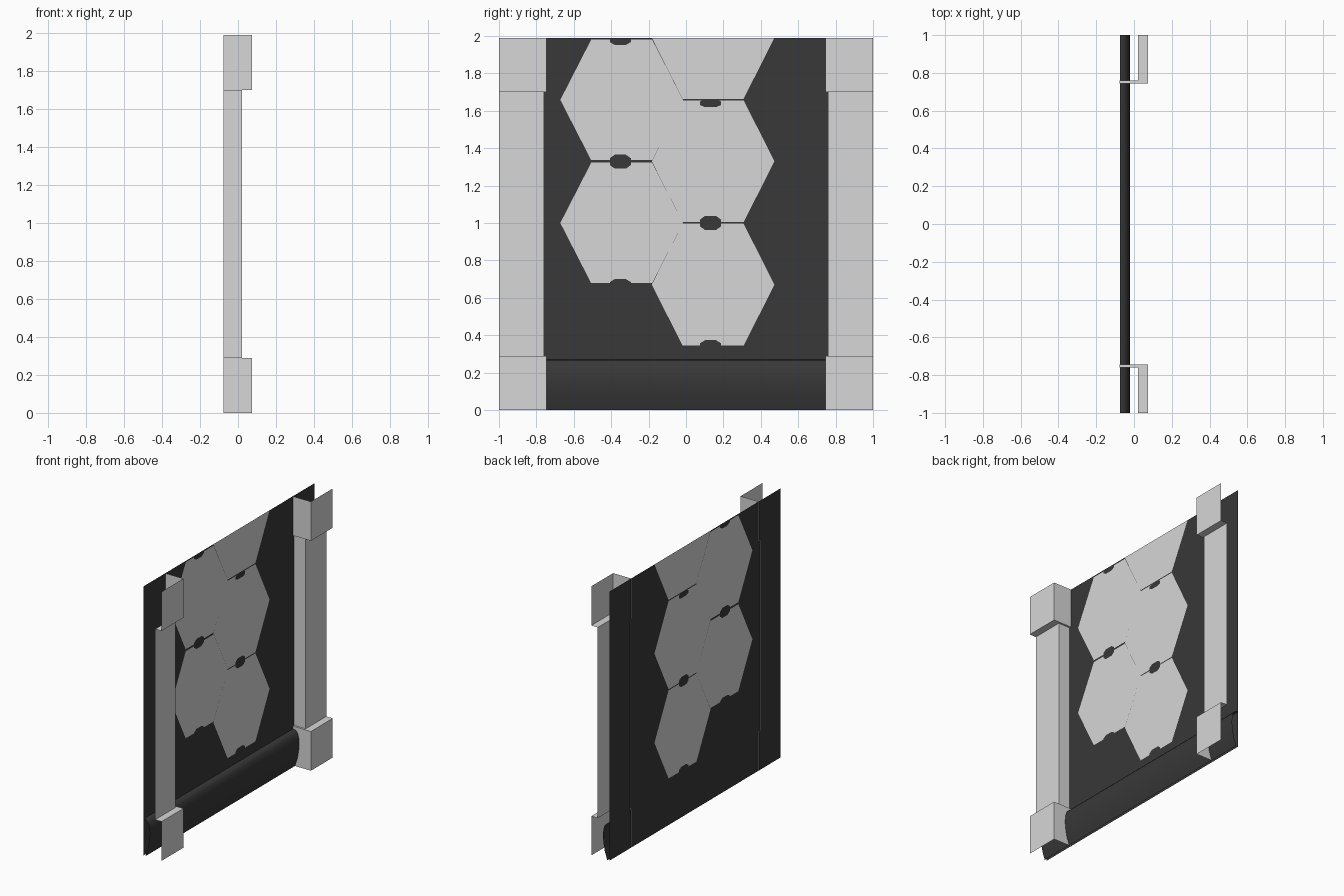
import bpy, bmesh, math
from mathutils import Vector

if "Cube" in bpy.data.objects:
    bpy.data.objects.remove(bpy.data.objects["Cube"])

TOP = 1.99
WALL_X = -0.073


def material(name, value):
    m = bpy.data.materials.new(name)
    m.diffuse_color = (value, value, value, 1)
    m.use_nodes = True
    m.node_tree.nodes["Principled BSDF"].inputs["Base Color"].default_value = m.diffuse_color
    return m


light = material("light_grey", 0.68)
dark = material("charcoal", 0.04)


def add_object(name, bm, *mats):
    me = bpy.data.meshes.new(name)
    bm.to_mesh(me)
    bm.free()
    for m in mats:
        me.materials.append(m)
    ob = bpy.data.objects.new(name, me)
    bpy.context.collection.objects.link(ob)
    return ob


def strip_mesh(rows):
    """Quads between neighbouring rows of points."""
    bm = bmesh.new()
    vs = [[bm.verts.new(p) for p in row] for row in rows]
    for a, b in zip(vs, vs[1:]):
        for j in range(len(a) - 1):
            bm.faces.new((a[j], a[j + 1], b[j + 1], b[j]))
    return bm


def paint_convex(bm, pts, index):
    """Cut a convex (y, z) outline into the wall and colour its inside."""
    n = len(pts)
    planes = []
    for i in range(n):
        (y0, z0), (y1, z1) = pts[i], pts[(i + 1) % n]
        planes.append((Vector((WALL_X, y0, z0)), Vector((0, z1 - z0, y0 - y1)).normalized()))

    def inside(f, limits):
        c = f.calc_center_median()
        return all((c - co).dot(no) < 1e-6 for co, no in limits)

    for k, (co, no) in enumerate(planes):
        faces = [f for f in bm.faces if inside(f, planes[:k]) or any(
            all((v.co - c).dot(m) < 1e-6 for c, m in planes[:k]) for v in f.verts)]
        geom = set(faces)
        for f in faces:
            geom.update(f.edges)
            geom.update(f.verts)
        bmesh.ops.bisect_plane(bm, geom=list(geom), dist=1e-5, plane_co=co, plane_no=no)
    for f in bm.faces:
        if inside(f, planes):
            f.material_index = index


# Wall sheet with honeycomb pattern
wall = strip_mesh([[(WALL_X, -1, 0), (WALL_X, 1, 0)], [(WALL_X, -1, TOP), (WALL_X, 1, TOP)]])
LEFT, RIGHT = -0.344, 0.145
for y, z in [(LEFT, 1.0), (LEFT, 1.658), (RIGHT, 0.67), (RIGHT, 1.33), (RIGHT, 1.99)]:
    h = 0.322 if y == LEFT else 0.326
    paint_convex(wall, [(y + 0.328, z), (y + 0.163, z + h), (y - 0.163, z + h),
                        (y - 0.328, z), (y - 0.163, z - h), (y + 0.163, z - h)], 1)

# Dark clips between the hexagons
for y, z, h in [(-0.351, 0.668, 0.032), (-0.351, 1.328, 0.037), (-0.351, 1.982, 0.03),
                (0.131, 0.34, 0.033), (0.131, 1.0, 0.037), (0.131, 1.64, 0.02)]:
    paint_convex(wall, [(y + 0.056, z - h * 0.5), (y + 0.056, z + h * 0.5), (y + 0.03, z + h),
                        (y - 0.03, z + h), (y - 0.056, z + h * 0.5), (y - 0.056, z - h * 0.5),
                        (y - 0.03, z - h), (y + 0.03, z - h)], 1 - 1)
add_object("wall_panel", wall, dark, light)

# Rounded skirting along the foot of the wall
profile = [(WALL_X, 0.27), (-0.05, 0.267), (-0.034, 0.25), (-0.024, 0.215),
           (-0.021, 0.17), (-0.025, 0.12), (-0.036, 0.06), (-0.056, 0.0)]
bm = strip_mesh([[(x, -1, z), (x, 1, z)] for x, z in reversed(profile)])
for f in bm.faces:
    f.smooth = True
add_object("skirting", bm, dark)


# Side pillars: open angle section, wider at foot and head
def section(z, front, inner):
    return [(-0.077, inner, z), (front, inner, z), (front, 1, z)]


BLOCK, SHAFT = (0.075, 0.745), (0.022, 0.76)
rows = [section(z, *s) for z, s in [(0, BLOCK), (0.29, BLOCK), (0.29, SHAFT),
                                    (1.70, SHAFT), (1.70, BLOCK), (TOP, BLOCK)]]
pillars = add_object("side_pillars", strip_mesh(rows), light)
mirror = pillars.modifiers.new("mirror", "MIRROR")
mirror.use_axis = (False, True, False)
mirror.use_mirror_merge = False
